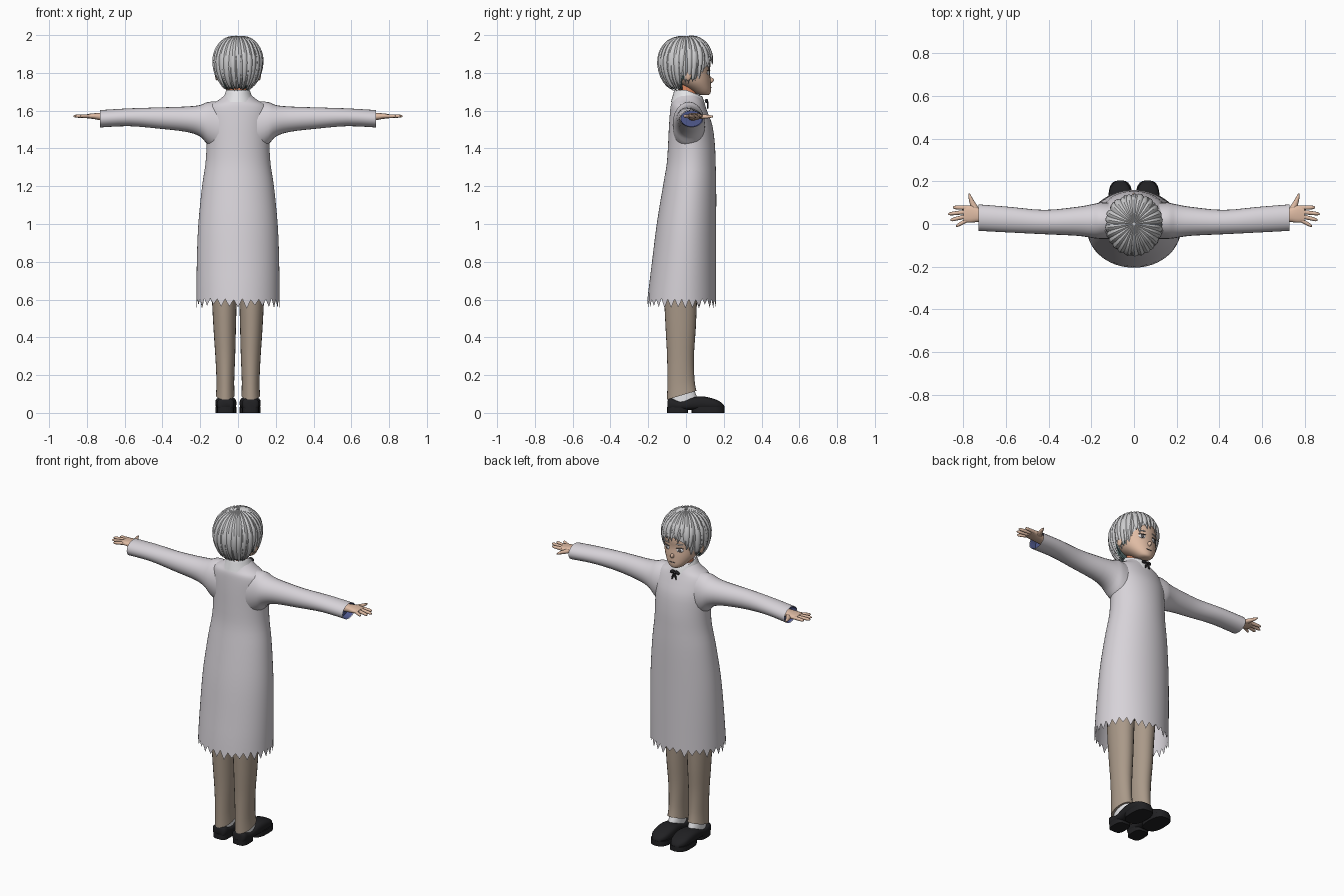
import bpy, bmesh, math, random
from mathutils import Vector, Matrix

random.seed(4)
cube = bpy.data.objects.get("Cube")
if cube:
    bpy.data.objects.remove(cube, do_unlink=True)


def material(name, *rgb):
    m = bpy.data.materials.new(name)
    m.use_nodes = True
    m.diffuse_color = (*rgb, 1)
    m.node_tree.nodes["Principled BSDF"].inputs["Base Color"].default_value = (*rgb, 1)
    return m


COAT = material("coat pale grey", .68, .65, .69)
HAIR = material("hair silver", .6, .6, .61)
UNDER = material("hair dark teal", .06, .1, .1)
SKIN = material("skin", .74, .5, .37)
NECK = material("neck orange", .74, .25, .12)
TROUSER = material("trouser tan", .4, .32, .25)
BLACK = material("shoe black", .015, .015, .017)
WHITE = material("white", .78, .78, .8)
BLUE = material("lining blue", .08, .1, .27)
IRIS = material("dark grey", .1, .09, .09)


def finish(name, bm, *mats, angle=50):
    bmesh.ops.recalc_face_normals(bm, faces=bm.faces)
    mesh = bpy.data.meshes.new(name)
    bm.to_mesh(mesh)
    bm.free()
    obj = bpy.data.objects.new(name, mesh)
    bpy.context.collection.objects.link(obj)
    for m in mats:
        mesh.materials.append(m)
    bpy.ops.object.select_all(action='DESELECT')
    obj.select_set(True)
    bpy.context.view_layer.objects.active = obj
    bpy.ops.object.shade_smooth_by_angle(angle=math.radians(angle))
    return obj


def spline(rings, k):
    """Catmull-Rom interpolation between the listed sections."""
    out, last = [], len(rings) - 1
    for i in range(last):
        quad = list(zip(rings[max(i - 1, 0)], rings[i], rings[i + 1], rings[min(i + 2, last)]))
        for j in range(k):
            t = j / k
            out.append([b + t / 2 * (c - a + t * (2*a - 5*b + 4*c - d + t * (3*(b - c) + d - a)))
                        for a, b, c, d in quad])
    return out + [rings[-1]]


def loft(name, axis, rings, mat, n=20, k=3, power=2, caps=(True, True), side=1, warp=None):
    """Sections (t, u0, u1, v0, v1) swept along an axis; side=-1 mirrors in x."""
    bm, rows = bmesh.new(), []
    for t, u0, u1, v0, v1 in spline(rings, k):
        row = []
        for i in range(n):
            a = math.tau * i / n
            c, s = (math.copysign(abs(f(a)) ** (2 / power), f(a)) for f in (math.cos, math.sin))
            u, v = (u0 + u1 + c * (u1 - u0)) / 2, (v0 + v1 + s * (v1 - v0)) / 2
            p = {'x': (t, u, v), 'y': (u, t, v), 'z': (u, v, t)}[axis]
            p = Vector(warp(p, i) if warp else p)
            p.x *= side
            row.append(bm.verts.new(p))
        rows.append(row)
    for a, b in zip(rows, rows[1:]):
        for i in range(n):
            bm.faces.new((a[i], a[(i + 1) % n], b[(i + 1) % n], b[i]))
    for use, row in zip(caps, (rows[0], rows[-1])):
        if use:
            bm.faces.new(row)
    return finish(name, bm, mat)


def sym(*rows):
    """Rows (z, half width, back, front) to centred sections."""
    return [(z, -w, w, b, f) for z, w, b, f in rows]


def blob(name, centre, radii, mat, turn=(0, 0, 0)):
    bm = bmesh.new()
    bmesh.ops.create_uvsphere(bm, u_segments=16, v_segments=10, radius=1)
    rot = Matrix.Rotation(turn[2], 4, 'Z') @ Matrix.Rotation(turn[1], 4, 'Y') @ Matrix.Rotation(turn[0], 4, 'X')
    bm.transform(Matrix.Translation(centre) @ rot @ Matrix.Diagonal((*radii, 1)))
    return finish(name, bm, mat)


# Coat body with a torn hem
def tear_hem(p, i):
    if p[2] > .6001:
        return p
    return (p[0], p[1], random.uniform(.55, .58) if i % 2 else random.uniform(.598, .606))


loft("coat", 'z', sym((.6, .22, -.205, .16), (.8, .218, -.18, .16), (1, .21, -.155, .16),
                      (1.2, .19, -.122, .16), (1.32, .172, -.102, .157), (1.42, .167, -.095, .153),
                      (1.52, .17, -.09, .14), (1.59, .168, -.085, .115), (1.63, .15, -.08, .098),
                      (1.655, .105, -.07, .088), (1.69, .06, -.055, .07)),
     COAT, n=60, caps=(False, True), warp=tear_hem)

# Collar, dropping towards the throat
drop = lambda p, i: (p[0], p[1], p[2] - .4 * max(0, p[1]))
loft("collar", 'z', sym((1.645, .092, -.08, .11), (1.68, .074, -.07, .098), (1.71, .062, -.06, .085),
                        (1.69, .055, -.053, .078)), WHITE, n=28, caps=(False, False), warp=drop)
loft("neck", 'z', sym((1.62, .05, -.04, .06), (1.7, .045, -.04, .055), (1.78, .046, -.05, .06)), NECK)

# Neck bow
for s in (1, -1):
    blob("bow_loop", (s * .016, .108, 1.652), (.017, .009, .01), BLACK, (0, s * .3, 0))
    blob("bow_tail", (s * .008, .115, 1.63), (.006, .005, .022), BLACK, (0, -s * .3, 0))

# Head and facial features
loft("head", 'z', sym((1.683, .018, .08, .118), (1.69, .038, .055, .128), (1.71, .06, .02, .133),
                      (1.74, .085, -.03, .132), (1.77, .1, -.06, .13), (1.81, .11, -.08, .126),
                      (1.86, .113, -.1, .13), (1.92, .1, -.09, .11), (1.96, .055, -.05, .065)), SKIN, n=28)
blob("nose", (0, .13, 1.76), (.01, .018, .014), SKIN, (.4, 0, 0))
blob("mouth", (0, .132, 1.722), (.02, .004, .0025), IRIS)
for s in (1, -1):
    turn = (0, 0, -s * .38)
    blob("eye_white", (s * .043, .12, 1.8), (.02, .004, .012), WHITE, turn)
    blob("iris", (s * .042, .1225, 1.8), (.009, .004, .0115), IRIS, turn)
    blob("upper_lash", (s * .043, .121, 1.812), (.022, .005, .0025), IRIS, turn)
    blob("eyebrow", (s * .043, .121, 1.835), (.022, .005, .003), HAIR, turn)
    blob("ear", (s * .112, .01, 1.79), (.01, .02, .03), SKIN)


# Hair: a cap plus pointed locks flowing from the crown
def hair_point(az, phi, scale=1):
    r = abs(math.sin(phi)) ** .9 * scale
    high = .138 if phi < math.pi / 2 else .17
    return Vector((.13 * r * math.cos(az), .145 * r * math.sin(az), 1.855 + high * scale * math.cos(phi)))


def hair_reach(az):
    f = math.sin(az)
    if f > .55:                       # fringe, parted in the middle
        return math.radians(118 - 32 * (f - .55) / .45)
    return math.radians(128 if f > -.2 else 150)


bm, cols, steps = bmesh.new(), 40, 14
grid = [[bm.verts.new(hair_point(math.tau * i / cols, .02 + (hair_reach(math.tau * i / cols) - .1) * j / steps, .96))
         for i in range(cols)] for j in range(steps + 1)]
bm.faces.new(grid[0])
for a, b in zip(grid, grid[1:]):
    for i in range(cols):
        face = bm.faces.new((a[i], a[(i + 1) % cols], b[(i + 1) % cols], b[i]))
        face.material_index = int(face.calc_center_median().z < 1.79)
finish("hair_cap", bm, HAIR, UNDER)


def add_lock(bm, az, start, end, width, bend, lift):
    rows, steps = [], 12
    for j in range(steps + 1):
        t = j / steps
        a = az + bend * t * t
        phi = start + (end - start) * t
        centre = hair_point(a, phi, lift)
        out = (centre - Vector((0, 0, 1.85))).normalized()
        across = Vector((-math.sin(a), math.cos(a), 0))
        w = width * min(1, .15 + math.sin(phi) * 1.1) * (1 - t ** 5) + .0006
        h = .009 * min(1, .3 + t * 3) * (1 - t ** 4) + .0005
        rows.append([bm.verts.new(centre + across * (w * x) + out * (h * y))
                     for x, y in ((1, -.4), (.55, .6), (0, 1), (-.55, .6), (-1, -.4), (0, -.7))])
    for a, b in zip(rows, rows[1:]):
        for i in range(6):
            bm.faces.new((a[i], a[(i + 1) % 6], b[(i + 1) % 6], b[i]))
    bm.faces.new(rows[0])
    bm.faces.new(rows[-1])


bm = bmesh.new()
for layer, (count, cut, lift) in enumerate(((34, 0, .975), (26, .3, 1.0))):
    for i in range(count):
        az = math.tau * (i + .5 * layer) / count
        end = hair_reach(az) - cut * random.uniform(.3, 1) + random.uniform(-.06, .1)
        part = math.copysign(.22, -math.cos(az)) if math.sin(az) > .5 else 0
        add_lock(bm, az, .04, end, .017 + .003 * layer, random.uniform(-.1, .1) - part * .3, lift)
finish("hair_locks", bm, HAIR, angle=35)

bm = bmesh.new()
for i in range(11):
    add_lock(bm, math.radians(200 + 14 * i), 1.6, random.uniform(2.62, 2.78), .016, 0, .93)
finish("nape_locks", bm, UNDER, angle=35)

for s, label in ((1, "left_"), (-1, "right_")):
    # Sleeve and lining
    loft(label + "sleeve", 'x', [(.1, -.07, .1, 1.38, 1.648), (.16, -.07, .1, 1.42, 1.646),
                                 (.2, -.065, .092, 1.462, 1.63), (.27, -.055, .08, 1.487, 1.622),
                                 (.42, -.048, .066, 1.505, 1.617), (.58, -.04, .08, 1.518, 1.612),
                                 (.73, -.032, .092, 1.511, 1.603)], COAT, n=24, caps=(True, False), side=s)
    loft(label + "sleeve_lining", 'x', [(.69, -.028, .085, 1.516, 1.6), (.727, -.03, .09, 1.513, 1.601)],
         BLUE, n=24, k=1, caps=(True, False), side=s)

    # Hand
    loft(label + "palm", 'x', [(.68, .01, .06, 1.548, 1.588), (.73, .01, .075, 1.55, 1.588),
                               (.765, .006, .088, 1.556, 1.586), (.8, .008, .084, 1.56, 1.582)],
         SKIN, n=16, power=2.6, side=s)
    for finger, y, y_tip, tip in (("index", .076, .078, .85), ("middle", .057, .047, .872),
                                  ("ring", .037, .018, .862), ("little", .017, -.01, .835)):
        rings = []
        for t, r in ((0, .0105), (.5, .0095), (.85, .008), (1, .003)):
            yc = y + (y_tip - y) * t
            rings.append((.785 + (tip - .785) * t, yc - r, yc + r, 1.571 - r, 1.571 + r))
        loft(label + finger + "_finger", 'x', rings, SKIN, n=10, side=s)
    loft(label + "thumb", 'y', [(.05, .715, .765, 1.555, 1.583), (.085, .735, .768, 1.556, 1.58),
                                (.12, .757, .776, 1.56, 1.578), (.143, .769, .776, 1.565, 1.573)],
         SKIN, n=10, side=s)

    # Trouser leg with a slanted cuff
    slant = lambda p, i: (p[0], p[1], p[2] + .3 * p[1] * max(0, 1 - (p[2] - .1) / .15))
    loft(label + "trouser_leg", 'z', [(.1, .018, .117, -.1, .055), (.17, .02, .114, -.099, .045),
                                      (.3, .015, .12, -.1, .042), (.45, .011, .13, -.108, .052),
                                      (.65, .006, .14, -.115, .062), (.95, .002, .15, -.1, .09)],
         TROUSER, n=24, side=s, warp=slant)

    # Sock and shoe
    loft(label + "sock", 'z', [(.04, .03, .104, -.085, .07), (.085, .028, .104, -.085, .058),
                               (.14, .032, .102, -.08, .035)], WHITE, side=s)
    loft(label + "shoe_upper", 'y', [(-.098, .04, .09, .015, .06), (-.085, .022, .11, .015, .08),
                                     (-.03, .02, .112, .015, .064), (.04, .013, .118, .015, .084),
                                     (.1, .008, .12, .015, .086), (.16, .015, .115, .015, .07),
                                     (.193, .035, .095, .015, .05), (.203, .05, .08, .015, .035)],
         BLACK, power=2.8, side=s)
    loft(label + "heel", 'z', [(0, .022, .11, -.1, .01), (.03, .022, .11, -.1, .01)],
         BLACK, k=1, power=3.5, side=s)
    loft(label + "sole", 'z', [(0, .008, .12, .03, .205), (.03, .008, .12, .03, .205)],
         BLACK, k=1, power=2.8, side=s)
